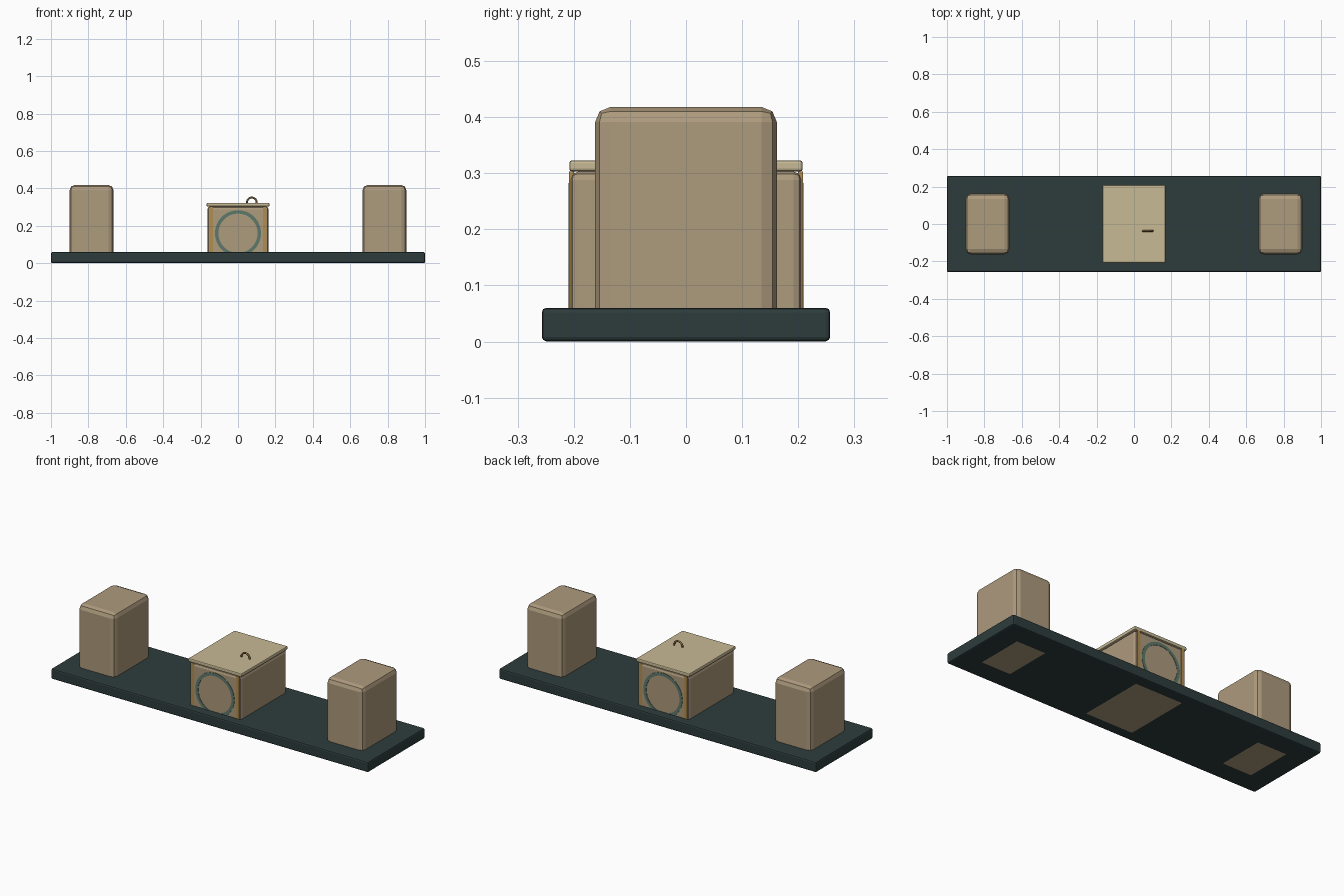
import bpy
import bmesh
import math

if "Cube" in bpy.data.objects:
    bpy.data.objects.remove(bpy.data.objects["Cube"])


def material(name, rgb):
    m = bpy.data.materials.new(name)
    m.diffuse_color = (*rgb, 1)
    m.use_nodes = True
    m.node_tree.nodes["Principled BSDF"].inputs["Base Color"].default_value = m.diffuse_color
    return m


TAN = material("tan", (0.42, 0.325, 0.205))
CREAM = material("cream", (0.58, 0.49, 0.30))
SLATE = material("dark_slate", (0.027, 0.045, 0.045))
GOLD = material("ochre", (0.45, 0.27, 0.08))
TEAL = material("grey_teal", (0.11, 0.19, 0.145))
BROWN = material("brown", (0.24, 0.15, 0.06))


def finish(bm, name, mat):
    bmesh.ops.recalc_face_normals(bm, faces=bm.faces)
    mesh = bpy.data.meshes.new(name)
    bm.to_mesh(mesh)
    bm.free()
    mesh.materials.append(mat)
    ob = bpy.data.objects.new(name, mesh)
    bpy.context.collection.objects.link(ob)
    return ob


def box(name, x, y, z, mat, bevel=0.0, segments=2):
    """Bevelled box from (min, max) ranges on each axis."""
    bm = bmesh.new()
    bmesh.ops.create_cube(bm, size=1)
    for v in bm.verts:
        v.co = [(r[0] + r[1]) / 2 + c * (r[1] - r[0]) for r, c in zip((x, y, z), v.co)]
    if bevel:
        bmesh.ops.bevel(bm, geom=bm.edges[:], offset=bevel, segments=segments,
                        profile=0.5, affect='EDGES')
    return finish(bm, name, mat)


def swept_ring(name, center, radius, section, mat, sides):
    """Ring about a y-parallel axis; section holds (radial, y) offsets."""
    bm = bmesh.new()
    loops = []
    for i in range(sides):
        a = 2 * math.pi * i / sides
        loops.append([bm.verts.new((center[0] + (radius + r) * math.cos(a),
                                    center[1] + y,
                                    center[2] + (radius + r) * math.sin(a)))
                      for r, y in section])
    n = len(section)
    for i in range(sides):
        p, q = loops[i], loops[(i + 1) % sides]
        for j in range(n):
            k = (j + 1) % n
            bm.faces.new((p[j], p[k], q[k], q[j]))
    return finish(bm, name, mat)


# Long base slab
box("base_slab", (-1, 1), (-0.257, 0.257), (0.0005, 0.06), SLATE, 0.008)

# Tall end blocks
for side, label in ((-1, "left"), (1, "right")):
    cx = side * 0.783
    box(label + "_end_block", (cx - 0.117, cx + 0.117), (-0.162, 0.162),
        (0, 0.418), TAN, 0.027)

# Central chest and lid
box("chest_body", (-0.163, 0.163), (-0.207, 0.207), (0, 0.303), TAN, 0.015)
box("chest_lid", (-0.168, 0.168), (-0.208, 0.208), (0.303, 0.323), CREAM, 0.005)

# Corner strips and round trim on both ends of the chest
flat = [(-0.009, -0.006), (0.009, -0.006), (0.009, 0.006), (-0.009, 0.006)]
for end, label in ((-1, "front"), (1, "back")):
    for side, hand in ((-1, "left"), (1, "right")):
        cx = side * 0.143
        box(f"{label}_{hand}_strip", (cx - 0.01, cx + 0.01),
            sorted((end * 0.2, end * 0.2085)), (0.03, 0.303), GOLD)
    swept_ring(label + "_round_trim", (0, end * 0.203, 0.16), 0.114, flat, TEAL, 48)

# Ring handle sunk into the lid
tube = [(0.005 * math.cos(t * math.pi / 4), 0.005 * math.sin(t * math.pi / 4))
        for t in range(8)]
handle = swept_ring("lid_handle", (0.074, -0.037, 0.325), 0.026, tube, BROWN, 24)
for p in handle.data.polygons:
    p.use_smooth = True
